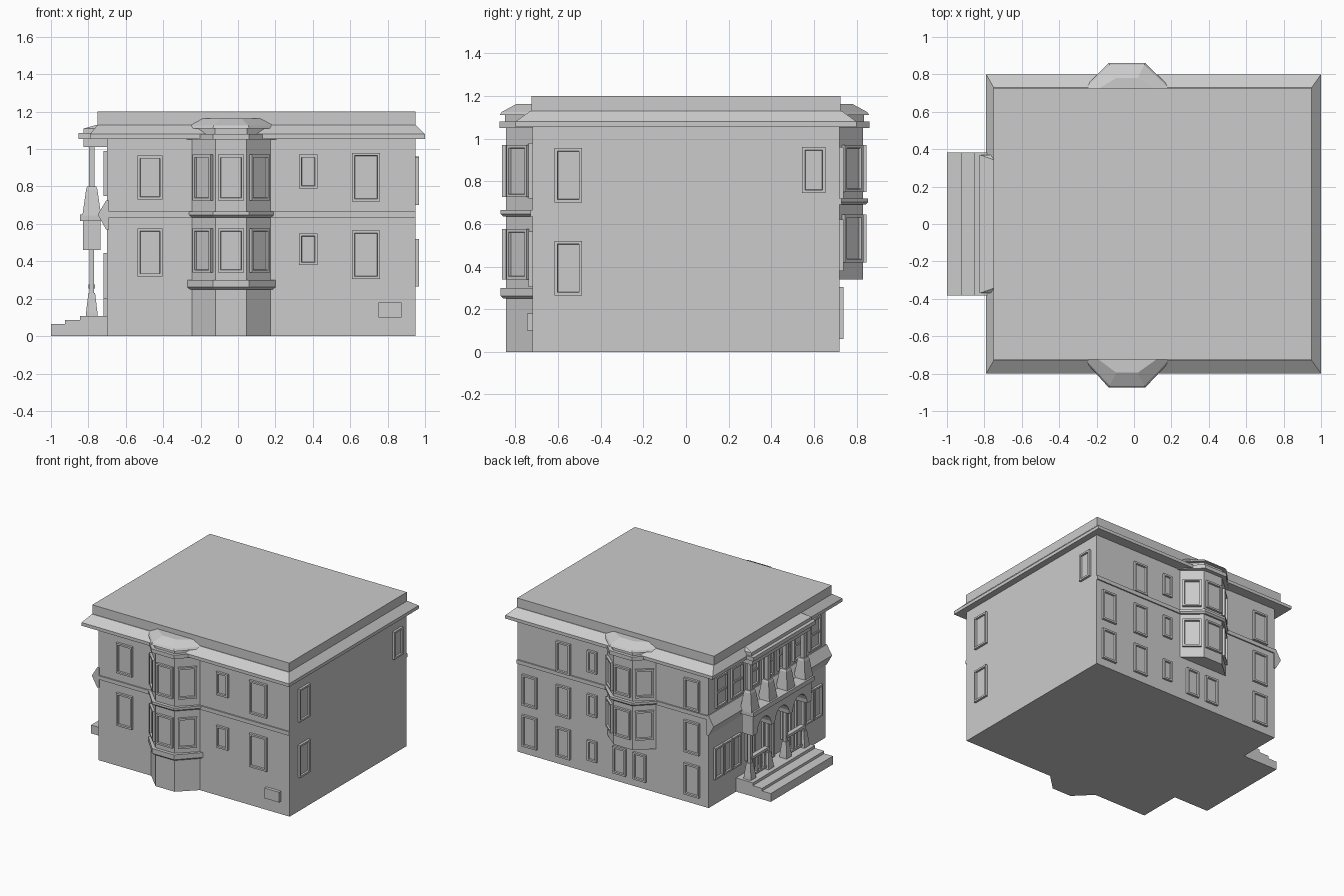
import bpy, bmesh, math
from mathutils import Vector


def loft(name, rings):
    """Join equal-length rings of points into a closed solid."""
    bm = bmesh.new()
    vs = [[bm.verts.new(p) for p in r] for r in rings]
    n = len(vs[0])
    for a, b in zip(vs, vs[1:]):
        for i in range(n):
            j = (i + 1) % n
            bm.faces.new((a[i], a[j], b[j], b[i]))
    bm.faces.new(vs[0][::-1])
    bm.faces.new(vs[-1])
    bmesh.ops.recalc_face_normals(bm, faces=bm.faces)
    me = bpy.data.meshes.new(name)
    bm.to_mesh(me)
    bm.free()
    ob = bpy.data.objects.new(name, me)
    bpy.context.collection.objects.link(ob)
    return ob


def rect(x0, x1, y0, y1, z):
    return [(x0, y0, z), (x1, y0, z), (x1, y1, z), (x0, y1, z)]


def box(name, x0, x1, y0, y1, z0, z1):
    return loft(name, [rect(x0, x1, y0, y1, z0), rect(x0, x1, y0, y1, z1)])


def window(name, x, y, nrm, w, z0, z1, depth=0.018, rail=False):
    """Framed window on the wall point (x, y) facing nrm, with a recessed pane."""
    n = Vector((nrm[0], nrm[1], 0)).normalized()
    t = Vector((-n.y, n.x, 0))
    base = Vector((x, y, 0))

    def ring(inset, out, a=z0, b=z1):
        h = w / 2 - inset
        return [base + n * out + t * u + Vector((0, 0, v)) for u, v in
                ((-h, a + inset), (h, a + inset), (h, b - inset), (-h, b - inset))]
    loft(name, [ring(0, -0.01), ring(0, depth), ring(0.014, depth), ring(0.016, 0.005)])
    if rail:
        m = (z0 + z1) / 2
        loft(name + "_rail", [ring(0.004, 0, m - 0.011, m + 0.011),
                              ring(0.004, depth - 0.003, m - 0.011, m + 0.011)])


# Main block, belt course, cornice and parapet
box("walls", -0.70, 0.95, -0.72, 0.72, 0, 1.10)
box("front_belt", -0.70, 0.95, -0.73, -0.70, 0.635, 0.665)
box("back_belt", -0.70, 0.95, 0.70, 0.73, 0.69, 0.72)
loft("cornice", [rect(-0.79, 1.0, -0.80, 0.80, 1.055), rect(-0.79, 1.0, -0.80, 0.80, 1.08),
                 rect(-0.75, 0.95, -0.73, 0.73, 1.13)])
box("parapet", -0.75, 0.95, -0.725, 0.725, 1.12, 1.20)


# Bay windows on both long sides
def bay_ring(s, y, o, z):
    return [(-0.245 - o, s * 0.70, z), (-0.245 - o, s * 0.72, z), (-0.12 - o * 0.5, s * (y + o), z),
            (0.045 + o * 0.5, s * (y + o), z), (0.175 + o, s * 0.72, z), (0.175 + o, s * 0.70, z)]


def bay(side, s, y, bottom, bands, floors):
    loft(side + "_bay", [bay_ring(s, y, 0, bottom), bay_ring(s, y, 0, 1.06)])
    for a, b in bands:
        loft(side + "_bay_ledge", [bay_ring(s, y, 0.012, a), bay_ring(s, y, 0.025, a + 0.012),
                                   bay_ring(s, y, 0.025, b)])
    loft(side + "_bay_eave", [bay_ring(s, y, 0.03, 1.05), bay_ring(s, y, 0.03, 1.08)])
    loft(side + "_bay_roof", [bay_ring(s, y, 0.005, 1.08), bay_ring(s, y, 0.005, 1.11),
                              bay_ring(s, y, 0.03, 1.11), bay_ring(s, y, 0.02, 1.125),
                              bay_ring(s, y, -0.05, 1.163)])
    for z0, z1 in floors:
        window(side + "_bay_window", -0.037, s * y, (0, s), 0.14, z0, z1)
        d, ym = y - 0.72, s * (y + 0.72) / 2
        window(side + "_bay_window", -0.1825, ym, (-d, s * 0.125), 0.135, z0, z1)
        window(side + "_bay_window", 0.11, ym, (d, s * 0.13), 0.135, z0, z1)


bay("front", -1, 0.845, 0, [(0.25, 0.30), (0.635, 0.665)], [(0.34, 0.575), (0.725, 0.97)])
bay("back", 1, 0.83, 0.34, [(0.69, 0.72)], [(0.42, 0.645), (0.75, 0.97)])

# Windows of the front wall: x, width, z range
for x, w, z0, z1 in [(-0.47, 0.135, 0.73, 0.965), (-0.47, 0.135, 0.32, 0.575),
                     (0.375, 0.10, 0.79, 0.97), (0.375, 0.10, 0.38, 0.55),
                     (0.685, 0.15, 0.72, 0.98), (0.685, 0.15, 0.305, 0.565)]:
    window("front_window", x, -0.72, (0, -1), w, z0, z1)
box("basement_hatch", 0.75, 0.875, -0.745, -0.70, 0.10, 0.18)

# Windows of the right wall
for y, w, z0, z1 in [(-0.552, 0.13, 0.70, 0.955), (-0.552, 0.13, 0.265, 0.52), (0.60, 0.11, 0.745, 0.96)]:
    window("right_window", 0.95, y, (1, 0), w, z0, z1)

# Windows of the back wall
for x, w, spans in [(0.84, 0.125, [(0.06, 0.305), (0.38, 0.62)]),
                    (0.55, 0.12, [(0.06, 0.29), (0.38, 0.62), (0.72, 0.96)]),
                    (0.30, 0.08, [(0.10, 0.26), (0.45, 0.62), (0.79, 0.96)]),
                    (0.065, 0.11, [(0.06, 0.27)]), (-0.11, 0.11, [(0.06, 0.27)]),
                    (-0.56, 0.13, [(0.06, 0.305), (0.39, 0.64), (0.73, 0.97)])]:
    for z0, z1 in spans:
        window("back_window", x, 0.72, (0, 1), w, z0, z1)

# Entrance side: flared skirt, door and windows
loft("skirt", [[(-0.69, y, 0.57), (-0.705, y, 0.57), (-0.75, y, 0.65), (-0.705, y, 0.725), (-0.69, y, 0.725)]
               for y in (-0.73, 0.73)])
for s in (-1, 1):
    for y in (0.39, 0.50, 0.61):
        window("entrance_low_window", -0.70, s * y, (-1, 0), 0.105, 0.20, 0.445)
    for y in (0.38, 0.575):
        window("entrance_high_window", -0.70, s * y, (-1, 0), 0.14, 0.75, 0.99, rail=True)
    window("porch_window", -0.70, s * 0.22, (-1, 0), 0.11, 0.20, 0.445)
    window("entrance_high_window", -0.70, s * 0.19, (-1, 0), 0.14, 0.75, 0.99, rail=True)
window("entrance_high_window", -0.70, 0, (-1, 0), 0.14, 0.75, 0.99, rail=True)
window("door", -0.70, 0, (-1, 0), 0.14, 0.105, 0.445)

# Porch steps
for x, z in [(-1.0, 0.065), (-0.925, 0.085), (-0.845, 0.107)]:
    box("step", x, -0.69, -0.383, 0.383, 0, z)


# Porch columns, tapered piers above and roof posts
def tapered(name, y, sections):
    loft(name, [rect(-0.782 - a, -0.782 + a, y - b, y + b, z) for z, a, b in sections])


columns = [-0.33, -0.11, 0.11, 0.33]
for y in columns:
    tapered("column", y, [(0.10, 0.032, 0.032), (0.13, 0.03, 0.03), (0.23, 0.018, 0.018),
                          (0.23, 0.013, 0.013), (0.47, 0.013, 0.013)])
    tapered("upper_pier", y, [(0.645, 0.05, 0.05), (0.785, 0.03, 0.032), (0.80, 0.024, 0.026)])
    tapered("roof_post", y, [(0.79, 0.015, 0.015), (1.02, 0.015, 0.015)])

# Arcade with three arches
profile = [(-0.36, 0.62), (-0.36, 0.46)]
for c in (-0.22, 0, 0.22):
    profile += [(c - 0.088 * math.cos(a), 0.46 + 0.10 * math.sin(a))
                for a in [math.pi * i / 10 for i in range(11)]]
profile += [(0.36, 0.46), (0.36, 0.62)]
loft("arcade", [[(x, y, z) for y, z in profile] for x in (-0.83, -0.735)])
box("porch_ledge", -0.845, -0.71, -0.375, 0.375, 0.615, 0.65)

# Balustrades in the two outer openings
for s in (-1, 1):
    y0, y1 = sorted((s * 0.11, s * 0.33))
    box("handrail", -0.80, -0.765, y0, y1, 0.255, 0.275)
    box("bottom_rail", -0.795, -0.77, y0, y1, 0.12, 0.135)
    for i in range(1, 5):
        y = y0 + (y1 - y0) * i / 5
        box("baluster", -0.79, -0.774, y - 0.009, y + 0.009, 0.13, 0.26)

# Porch roof
box("porch_beam", -0.825, -0.70, -0.36, 0.36, 1.01, 1.055)
loft("porch_roof", [rect(-0.852, -0.72, -0.383, 0.383, 1.055), rect(-0.852, -0.72, -0.383, 0.383, 1.085),
                    rect(-0.825, -0.72, -0.37, 0.37, 1.085), rect(-0.825, -0.72, -0.37, 0.37, 1.11),
                    rect(-0.755, -0.72, -0.345, 0.345, 1.13)])
